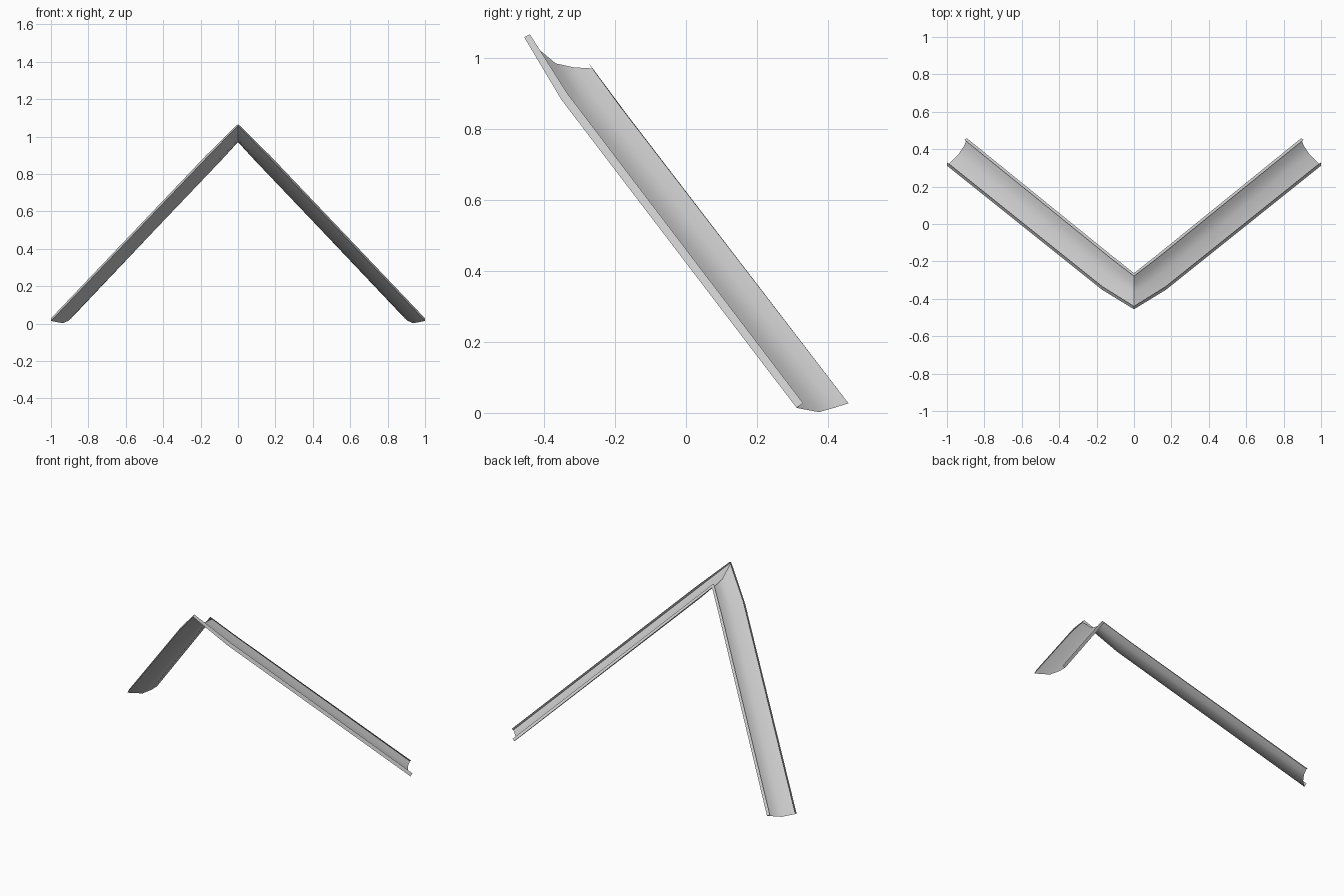
import bpy, bmesh, math

if "Cube" in bpy.data.objects:
    bpy.data.objects.remove(bpy.data.objects["Cube"])

# Cross-sections of the right arm: front lip, curved channel, folded back lip
foot = [(1.0, .33, .028), (1.0, .312, .014), (.937, .375, .002),
        (.907, .42, .015), (.893, .458, .027), (.908, .451, .036)]
bend = [(.17, -.334, .90), (.17, -.352, .884), (.12, -.285, .857),
        (.08, -.25, .883), (.12, -.168, .843), (.12, -.187, .865)]
apex = [(0, -.44, 1.067), (0, -.456, 1.059), (0, -.367, .985),
        (0, -.315, .974), (0, -.263, .971), (0, -.279, .991)]

# Bridge the sections into one open sheet
bm = bmesh.new()
rows = [[bm.verts.new(p) for p in sec] for sec in (foot, bend, apex)]
for r0, r1 in zip(rows, rows[1:]):
    for i in range(len(r0) - 1):
        bm.faces.new((r0[i], r0[i + 1], r1[i + 1], r1[i]))
mesh = bpy.data.meshes.new("corner_channel")
bm.to_mesh(mesh)
bm.free()
channel = bpy.data.objects.new("corner_channel", mesh)
bpy.context.collection.objects.link(channel)
bpy.context.view_layer.objects.active = channel
channel.select_set(True)

# Left arm is the mirrored right arm, mitred at the apex
mirror = channel.modifiers.new("mirror", 'MIRROR')
mirror.use_axis[0] = True
bpy.ops.object.modifier_apply(modifier=mirror.name)
bpy.ops.object.shade_smooth_by_angle(angle=math.radians(40))
